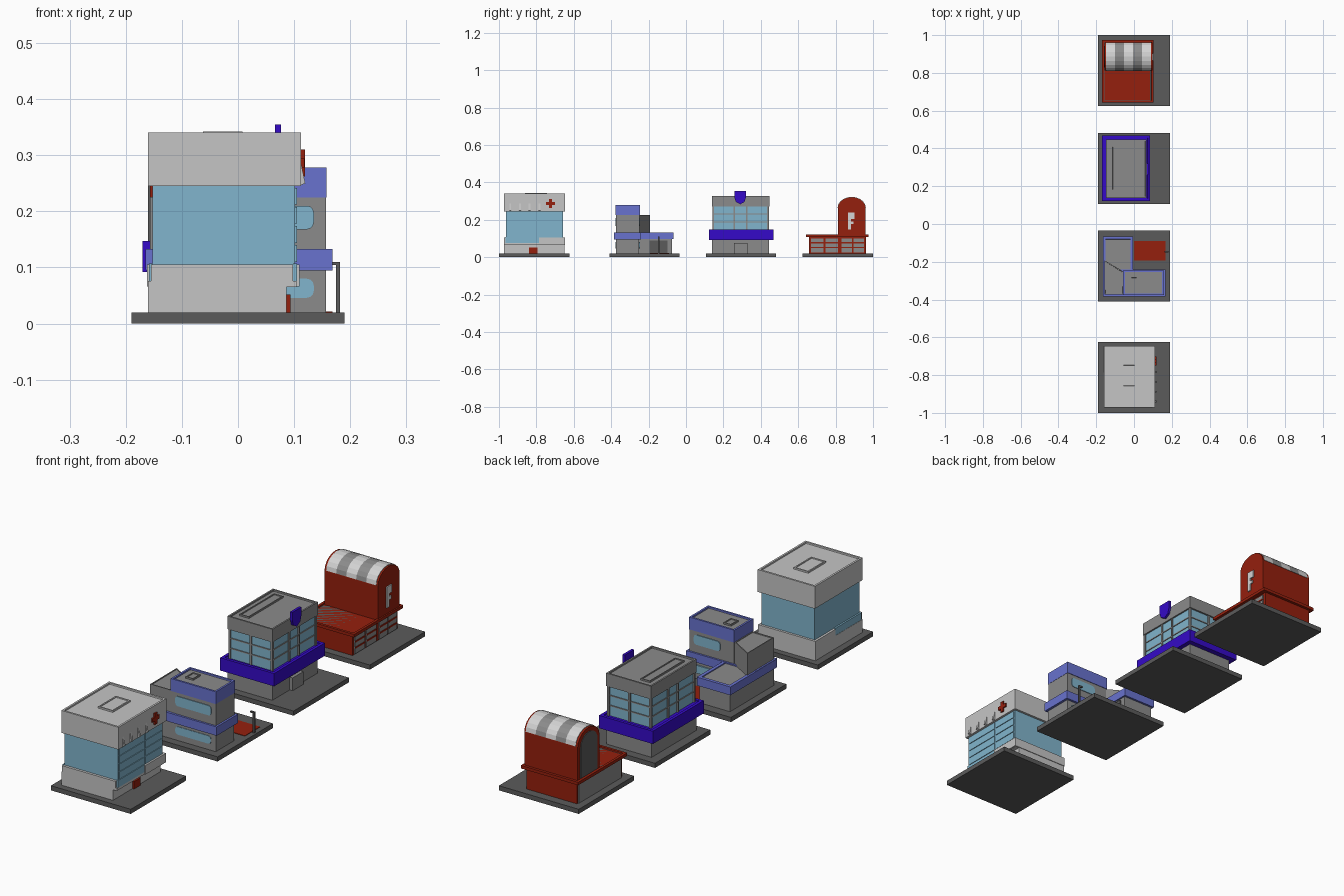
import bpy, bmesh, math

if "Cube" in bpy.data.objects:
    bpy.data.objects.remove(bpy.data.objects["Cube"])


def mat(name, r, g, b):
    m = bpy.data.materials.new(name)
    m.diffuse_color = (r, g, b, 1)
    m.use_nodes = True
    m.node_tree.nodes["Principled BSDF"].inputs["Base Color"].default_value = m.diffuse_color
    return m


DARK = mat("dark grey", .105, .105, .105)
GREY = mat("mid grey", .26, .26, .26)
WHITE = mat("off white", .56, .56, .56)
GLASS = mat("glass blue", .22, .46, .61)
DEEP = mat("deep blue", .035, .003, .58)
SOFT = mat("soft blue", .14, .17, .62)
RED = mat("brick red", .30, .014, .004)
PALE = mat("pale roof", .66, .66, .66)


def finish(bm, name, *mats):
    bmesh.ops.recalc_face_normals(bm, faces=bm.faces)
    me = bpy.data.meshes.new(name)
    bm.to_mesh(me)
    bm.free()
    for m in mats:
        me.materials.append(m)
    ob = bpy.data.objects.new(name, me)
    bpy.context.collection.objects.link(ob)
    return ob


def prism(name, pts, axis, a, b, m, rim=0, depth=.008, inner=None):
    """Extrude a 2D outline along an axis; rim > 0 sinks the far face as a parapet roof."""
    put = {'x': lambda u, v, w: (w, u, v),
           'y': lambda u, v, w: (u, w, v),
           'z': lambda u, v, w: (u, v, w)}[axis]
    bm = bmesh.new()
    lo = [bm.verts.new(put(u, v, a)) for u, v in pts]
    hi = [bm.verts.new(put(u, v, b)) for u, v in pts]
    n = len(pts)
    bm.faces.new(lo)
    top = bm.faces.new(hi)
    for i in range(n):
        j = (i + 1) % n
        bm.faces.new((lo[i], lo[j], hi[j], hi[i]))
    bmesh.ops.recalc_face_normals(bm, faces=bm.faces)
    if rim:
        bmesh.ops.inset_region(bm, faces=[top], thickness=rim)
        bmesh.ops.inset_region(bm, faces=[top], thickness=.001)
        bmesh.ops.translate(bm, verts=top.verts[:], vec=(0, 0, -depth))
        top.material_index = 1
    return finish(bm, name, m, inner or m)


def rect(u0, u1, v0, v1):
    return [(u0, v0), (u1, v0), (u1, v1), (u0, v1)]


def rounded(u0, u1, v0, v1, r=.012, seg=3):
    pts = []
    for cu, cv, s in ((u1 - r, v1 - r, 0), (u0 + r, v1 - r, 1), (u0 + r, v0 + r, 2), (u1 - r, v0 + r, 3)):
        for k in range(seg + 1):
            t = (s + k / seg) * math.pi / 2
            pts.append((cu + r * math.cos(t), cv + r * math.sin(t)))
    return pts


def box(name, x0, x1, y0, y1, z0, z1, m, rim=0, depth=.008, inner=None):
    return prism(name, rect(x0, x1, y0, y1), 'z', z0, z1, m, rim, depth, inner)


# four ground plates
for i, y in enumerate((-1, -.41, .106, .624)):
    box(f"ground_plate_{i}", -.19, .19, y, y + .376, 0, .02, DARK)

# ---- clinic ----
box("clinic_ground_floor", -.16, .086, -.972, -.65, .02, .068, WHITE)
box("clinic_canopy", -.16, .104, -.972, -.65, .065, .076, WHITE)
box("clinic_back_band", -.162, .11, -.785, -.647, .066, .105, WHITE)
box("clinic_front_band", -.155, .098, -.973, -.785, .075, .105, WHITE)
box("clinic_glass", -.152, .102, -.962, -.657, .07, .25, GLASS)
for s, x in (("left", -.159), ("right", .098)):
    box(f"clinic_low_window_{s}", x, x + .007, -.965, -.785, .076, .107, GLASS)
for i in range(4):
    z = .11 + i * .034
    box(f"clinic_window_row_{i}", .10, .105, -.955, -.79, z, z + .03, GLASS)
    box(f"clinic_window_row_back_{i}", .10, .105, -.78, -.665, z, z + .03, GLASS)
box("clinic_top_storey", -.16, .112, -.972, -.647, .245, .341, WHITE, .012, .006)
box("clinic_roof_hatch", -.062, .008, -.862, -.742, .33, .342, WHITE, .008, .003)
for i in range(4):
    y = -.945 + i * .052
    prism(f"clinic_fin_{i}", [(.111, .292), (.111, .246), (.12, .25)], 'y', y, y + .01, WHITE)
box("clinic_cross_upright", .111, .119, -.733, -.717, .262, .310, RED)
box("clinic_cross_bar", .111, .1185, -.749, -.701, .278, .294, RED)
box("clinic_door", .086, .094, -.84, -.795, .02, .052, RED)

# ---- station with tower ----
box("station_wing_wall", -.157, -.012, -.375, -.075, .02, .12, GREY)
box("station_front_wall", -.157, .157, -.375, -.25, .02, .12, GREY)
box("station_wing_band", -.165, -.005, -.384, -.066, .096, .132, SOFT, .02, .004, GREY)
box("station_front_band", -.164, .168, -.385, -.24, .095, .133, SOFT, .012, .004, GREY)
prism("station_side_block", [(-.157, -.372), (-.055, -.372), (-.055, -.252), (-.157, -.192)],
      'z', .125, .226, GREY, .006, .003)
box("station_tower", -.055, .157, -.374, -.248, .12, .23, GREY)
box("station_tower_top", -.057, .158, -.376, -.246, .225, .278, SOFT, .012, .006, GREY)
box("station_roof_hatch", -.018, .018, -.33, -.28, .265, .279, GREY, .006, .003)
for tag, z0, z1 in (("lower", .046, .080), ("upper", .168, .210)):
    for side, y, x0 in (("front", -.377, -.035), ("back", -.251, .01)):
        prism(f"station_{tag}_window_{side}", rounded(x0, .135, z0, z1), 'y', y, y + .006, GLASS)
box("station_garage_door", -.013, -.006, -.195, -.1, .02, .088, DARK)
box("station_red_mat", 0, .168, -.193, -.09, .02, .022, RED)
box("station_lamp_post", .175, .182, -.15, -.142, .02, .11, DARK)
box("station_lamp_arm", .162, .182, -.15, -.142, .104, .11, DARK)

# ---- office ----
box("office_ground_floor", -.148, .066, .14, .445, .02, .1, GREY)
box("office_porch", .06, .08, .257, .33, .02, .075, GREY)
box("office_band", -.17, .086, .122, .468, .092, .147, DEEP, .018, .004, DEEP)
box("office_glass", -.14, .06, .146, .439, .14, .275, GLASS)
for i, x in enumerate((-.145, -.045, .055)):
    for j, y in enumerate((.141, .434)):
        box(f"office_pier_{i}_{j}", x, x + .01, y, y + .01, .14, .275, GREY)
for i, y in enumerate((.255, .32)):
    for j, x in enumerate((-.145, .055)):
        box(f"office_side_pier_{i}_{j}", x, x + .01, y, y + .008, .14, .275, GREY)
for i, z in enumerate((.185, .228)):
    box(f"office_floor_line_{i}", -.143, .063, .143, .442, z, z + .005, GREY)
box("office_top", -.147, .067, .138, .447, .270, .326, GREY, .01, .006)
box("office_roof_strip", -.117, -.073, .178, .412, .315, .327, GREY, .006, .003)
prism("office_shield", [(.29, .283), (.313, .296), (.321, .32), (.321, .355), (.259, .355), (.259, .32), (.267, .296)],
      'x', .066, .077, DEEP)

# ---- fire hall ----
box("fire_hall_base", -.155, .085, .657, .963, .02, .115, RED)
box("fire_hall_side_panel", -.159, -.154, .665, .955, .02, .105, GREY)
box("fire_hall_ledge", -.17, .103, .642, .975, .108, .121, RED, .016, .006, DARK)


def arch(y0, y1, z0, z1, rise, seg=10):
    c, w = (y0 + y1) / 2, (y1 - y0) / 2
    top = [(c + w * math.cos(math.pi * k / seg), z1 - rise + rise * math.sin(math.pi * k / seg))
           for k in range(seg + 1)]
    return [(y0, z0), (y1, z0)] + top


prism("fire_hall_tower", arch(.812, .96, .11, .32, .058), 'x', -.157, .097, RED)
prism("fire_hall_back_arch", arch(.829, .943, .122, .303, .05), 'x', -.160, -.156, DARK)

# striped vault over the tower
skin = arch(.8105, .9615, .264, .3225, .058)
for i in range(5):
    x = -.148 + i * .0475
    prism(f"fire_hall_roof_stripe_{i}", skin, 'x', x, x + .0475, GREY if i % 2 else PALE)

# plain hatchet emblem
box("emblem_handle", .096, .102, .866, .882, .148, .238, PALE)
box("emblem_head", .096, .102, .866, .902, .205, .238, PALE)
box("emblem_spike", .096, .102, .866, .896, .178, .192, PALE)

# vehicle doors with red bars
for i, y in enumerate((.667, .745, .832, .895)):
    w = .068 if i < 2 else .056
    box(f"fire_hall_door_{i}", .084, .09, y, y + w, .024, .1, GREY)
    for k, z in enumerate((.048, .074)):
        box(f"fire_hall_door_bar_{i}_{k}", .084, .093, y, y + w, z, z + .006, RED)
